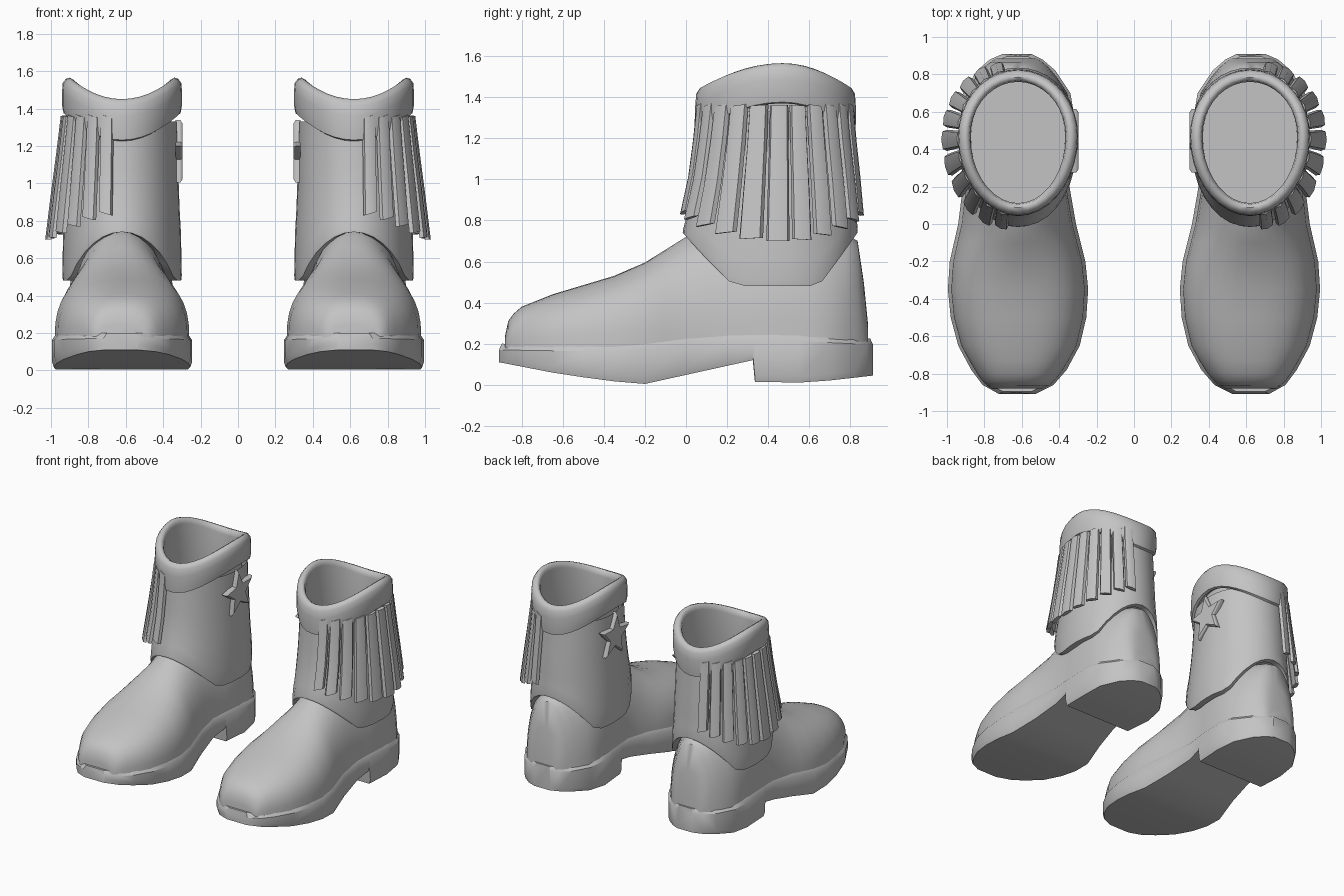
import bpy, bmesh, math
from mathutils import Vector

if "Cube" in bpy.data.objects:
    bpy.data.objects.remove(bpy.data.objects["Cube"])

grey = bpy.data.materials.new("grey_leather")
grey.diffuse_color = (0.55, 0.55, 0.55, 1)
grey.use_nodes = True
grey.node_tree.nodes["Principled BSDF"].inputs["Base Color"].default_value = grey.diffuse_color
CX = 0.62


def lerp(table, t, k=1):
    """Linear interpolation of column k in a table sorted by its first column."""
    if t <= table[0][0]:
        return table[0][k]
    for a, b in zip(table, table[1:]):
        if t <= b[0]:
            return a[k] + (b[k] - a[k]) * (t - a[0]) / (b[0] - a[0])
    return table[-1][k]


def loft(name, rows, cap_start=True, cap_end=True, angle=40):
    """Skin closed rings, then mirror for the other boot."""
    bm = bmesh.new()
    rings = [[bm.verts.new(p) for p in r] for r in rows]
    n = len(rings[0])
    for a, b in zip(rings, rings[1:]):
        for i in range(n):
            j = (i + 1) % n
            bm.faces.new((a[i], a[j], b[j], b[i]))
    if cap_start:
        bm.faces.new(rings[0][::-1])
    if cap_end:
        bm.faces.new(rings[-1])
    return finish(name, bm, angle)


def finish(name, bm, angle):
    bmesh.ops.recalc_face_normals(bm, faces=bm.faces)
    me = bpy.data.meshes.new(name)
    bm.to_mesh(me)
    bm.free()
    me.materials.append(grey)
    ob = bpy.data.objects.new(name, me)
    bpy.context.collection.objects.link(ob)
    bpy.context.view_layer.objects.active = ob
    ob.select_set(True)
    bpy.ops.object.shade_smooth_by_angle(angle=math.radians(angle))
    ob.select_set(False)
    mod = ob.modifiers.new("pair", 'MIRROR')
    mod.use_mirror_merge = False
    return ob


# Footprint: y, inner x, outer x
PRINT = [(-.91, .53, .72), (-.86, .43, .81), (-.78, .36, .87), (-.65, .29, .94),
         (-.5, .255, .98), (-.35, .245, .995), (-.2, .26, .985), (0, .31, .94),
         (.2, .345, .915), (.35, .33, .925), (.55, .315, .93), (.7, .34, .915),
         (.82, .42, .84), (.88, .49, .77), (.91, .55, .70)]

# Sole with stepped heel
BOTTOM = [(-.91, .11), (-.6, .05), (-.22, 0), (.325, .12), (.335, .015), (.6, .01), (.91, .045)]
WELT = [(-.91, .2), (-.3, .19), (.1, .24), (.4, .25), (.91, .225)]
rows = []
for y in sorted([p[0] for p in PRINT] + [.325, .335, .45]):
    x0, x1 = lerp(PRINT, y), lerp(PRINT, y, 2)
    b, t = lerp(BOTTOM, y), lerp(WELT, y)
    rows.append([(x0 + .01, y, b), (x1 - .01, y, b), (x1, y, b + .03), (x1, y, t - .03),
                 (x1 - .02, y * .985, t), (x0 + .02, y * .985, t), (x0, y, t - .03), (x0, y, b + .03)])
loft("sole", rows, angle=35)

# Foot upper: arched sections from toe to heel
TOP = [(-.88, .24), (-.865, .31), (-.84, .345), (-.8, .38), (-.65, .44), (-.5, .485), (-.35, .53),
       (-.2, .595), (0, .72), (.1, .76), (.75, .75), (.835, .7), (.865, .5), (.885, .3)]
POWER = [(-.9, 2.6), (-.35, 2.5), (0, 1.9), (.2, 2.2), (.5, 2.8), (.75, 2.2)]
rows = []
for y in [-.88, -.865, -.84, -.8, -.73, -.65, -.5, -.35, -.2, -.1, 0, .1, .2, .35,
          .5, .6, .7, .78, .835, .865, .885]:
    x0, x1 = lerp(PRINT, y), lerp(PRINT, y, 2)
    c, w, h, e = (x0 + x1) / 2, (x1 - x0) / 2 - .015, lerp(TOP, y), 2 / lerp(POWER, y)
    base = .17
    ring = []
    for i in range(21):
        a = math.pi * i / 20
        ca = math.cos(a)
        ring.append((c + w * math.copysign(abs(ca) ** e, ca), y,
                     base + (h - base) * max(0, math.sin(a)) ** e))
    rows.append(ring)
loft("foot_upper", rows, angle=50)

# Shaft: z, front y, back y, half width
LEG = [(.48, -.06, .86, .32), (.74, -.02, .838, .315), (.8, 0, .83, .31),
       (1, .04, .82, .303), (1.3, .07, .8, .295), (1.6, .075, .8, .295)]
N = 36
ANGLES = [2 * math.pi * i / N for i in range(N)]


def leg(a, z, off=0.0):
    """Point on the egg-shaped leg; angle 0 is the front, 90 degrees the outer side."""
    f, b, w = (lerp(LEG, z, k) for k in (1, 2, 3))
    cy = .47
    c = math.cos(a)
    reach = (cy - f if c > 0 else b - cy) + off
    return Vector((CX + (w + off) * math.sin(a), cy - reach * c, z))


def hem(a):
    return .48 + .26 * max(0, (abs(math.cos(a)) - .45) / .55)


rows = [[leg(a, hem(a), -.05) for a in ANGLES], [leg(a, hem(a), -.004) for a in ANGLES]]
for t in (.03, .15, .3, .45, .6, .8, 1):
    rows.append([leg(a, hem(a) + (1.33 - hem(a)) * t) for a in ANGLES])
loft("shaft", rows, False, False, 50)

# Rolled cuff, lining and inner floor: offset, height fraction across the cuff
CUFF = [(-.03, .1), (.0, .0), (.018, .03), (.026, .25), (.026, .6), (.022, .85), (.005, .97),
        (-.015, 1.0), (-.033, .95), (-.04, .8)]
rows = []
for off, t in CUFF:
    ring = []
    for a in ANGLES:
        s = math.sin(a) ** 2
        low, high = 1.225 + .145 * s, 1.45 + .115 * s
        ring.append(leg(a, low + (high - low) * t, off))
    rows.append(ring)
rows.append([leg(a, 1.1, -.045) for a in ANGLES])
rows.append([leg(a, .78, -.06) for a in ANGLES])
loft("cuff_and_lining", rows, False, True, 50)


# Fringe strips hanging on the outer side
def strip(i, mid, half):
    rows = []
    drop = .85 - .15 * max(0, math.sin(mid)) ** 2
    for t in (0, .3, .65, 1):
        z = 1.36 + (drop - 1.36) * t
        out = .005 + .068 * t * max(.25, math.sin(mid))
        wide = half * (.92 - .04 * t)
        ring = []
        for da, o in ((-1, 0), (-.8, .022), (0, .028), (.8, .022), (1, 0), (0, -.006)):
            p = leg(mid + da * wide, max(z, .8), out + o)
            p.z = z + .012 * da * math.cos(mid)
            ring.append(p)
        rows.append(ring)
    loft("fringe_strip_%d" % i, rows, angle=35)


COUNT = 11
START, STOP = math.radians(8), math.radians(168)
STEP = (STOP - START) / COUNT
for i in range(COUNT):
    strip(i + 1, START + STEP * (i + .5), STEP / 2)

# Star on the inner side
star = []
for i in range(10):
    a = math.pi / 2 + math.pi * i / 5 + .1
    r = .18 if i % 2 == 0 else .08
    star.append((r * math.cos(a), r * math.sin(a)))
rows = [[(x, .45 + u * k, 1.16 + v * k) for u, v in star]
        for x, k in ((.335, 1), (.308, 1), (.296, .88))]
loft("star", rows, angle=20)
